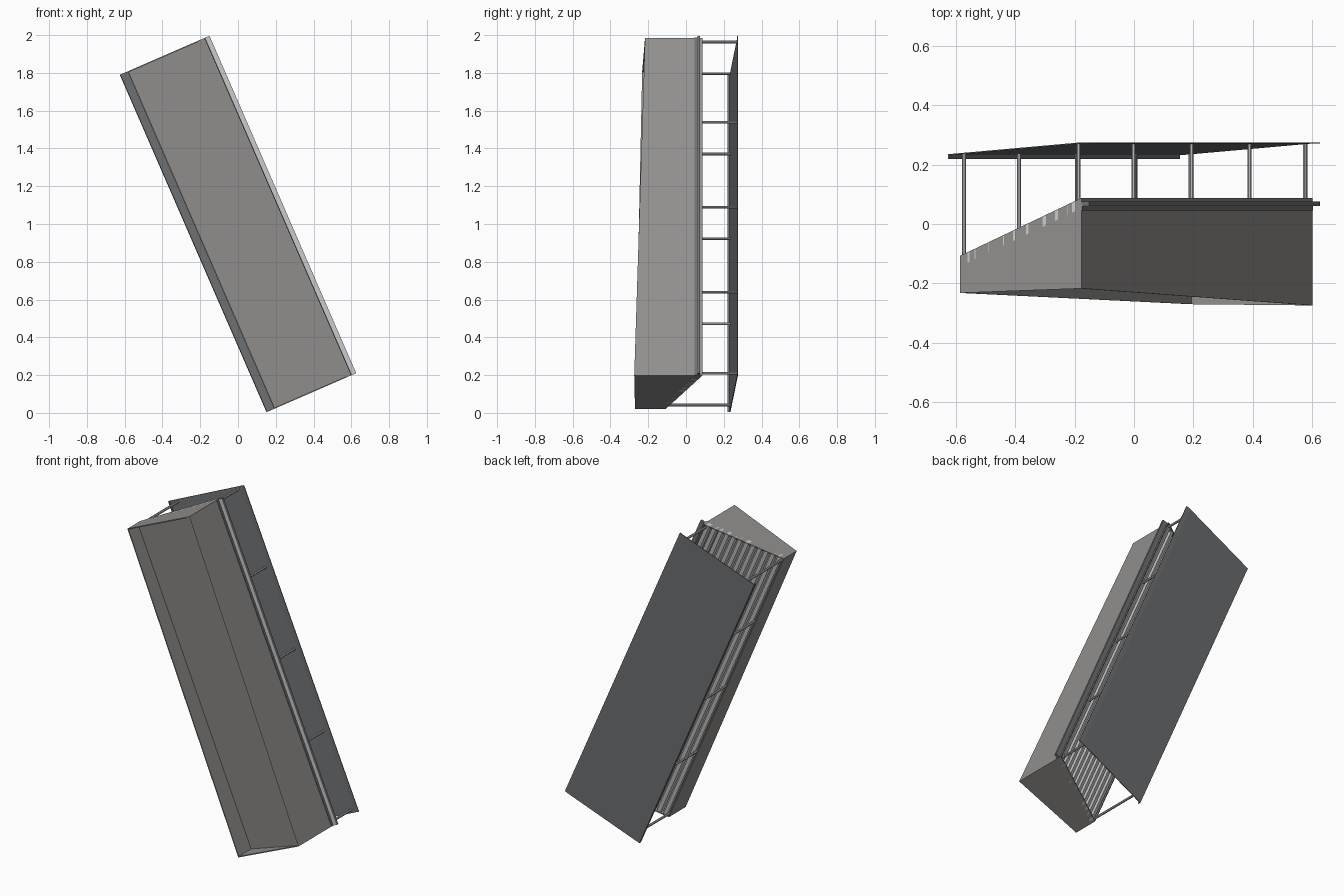
import bpy, bmesh, math
from mathutils import Vector

if "Cube" in bpy.data.objects:
    bpy.data.objects.remove(bpy.data.objects["Cube"])

A = math.radians(23.5)
U = Vector((math.cos(A), 0, math.sin(A)))     # across the tilted unit
V = Vector((-math.sin(A), 0, math.cos(A)))    # along the tilted unit
L = 0.974


def material(name, rgb):
    m = bpy.data.materials.new(name)
    m.diffuse_color = (*rgb, 1)
    m.use_nodes = True
    m.node_tree.nodes["Principled BSDF"].inputs["Base Color"].default_value = m.diffuse_color
    return m


BODY = material("warm_dark_grey", (0.29, 0.28, 0.27))
SHIELD = material("slate", (0.155, 0.162, 0.17))
ROD = material("mid_grey", (0.5, 0.5, 0.5))
LIGHT = material("light_grey", (0.8, 0.8, 0.8))


def P(u, y, v):
    return Vector((0, y, 1)) + U * u + V * v


def add_prism(bm, low, high, v0=-L, v1=L):
    """Prism between two (u, y) sections at v0 and v1."""
    a = [bm.verts.new(P(u, y, v0)) for u, y in low]
    b = [bm.verts.new(P(u, y, v1)) for u, y in high]
    n = len(a)
    bm.faces.new(a)
    bm.faces.new(b[::-1])
    for i in range(n):
        j = (i + 1) % n
        bm.faces.new((a[i], b[i], b[j], a[j]))


def finish(name, bm, mat):
    bmesh.ops.recalc_face_normals(bm, faces=bm.faces)
    me = bpy.data.meshes.new(name)
    bm.to_mesh(me)
    bm.free()
    me.materials.append(mat)
    ob = bpy.data.objects.new(name, me)
    bpy.context.collection.objects.link(ob)
    return ob


def prism(name, mat, low, high=None, v0=-L, v1=L):
    bm = bmesh.new()
    add_prism(bm, low, high or low, v0, v1)
    return finish(name, bm, mat)


UL, UR, T = -0.215, 0.231, 0.006
BL, BR = -0.107, 0.088                        # back edge depths
FL0, FR0, FL1, FR1 = -0.270, -0.274, -0.232, -0.217   # front edge depths


def slope(u):
    return BL + (BR - BL) * (u - UL) / (UR - UL)


# Front panel: flush on the right, recessed behind the left wall
prism("front_panel", BODY,
      [(UL, -0.150), (UR, FR0), (UR, FR0 + T), (UL, -0.150 + T)],
      [(UL, -0.140), (UR, FR1), (UR, FR1 + T), (UL, -0.140 + T)])

# Side walls and end caps
for name, u, du, f0, f1 in (("left_wall", UL, T, FL0, FL1), ("right_wall", UR, -T, FR0, FR1)):
    back = [(u + du, slope(u + du)), (u, slope(u))]
    prism(name, BODY, [(u, f0), (u + du, f0)] + back, [(u, f1), (u + du, f1)] + back)
prism("bottom_cap", BODY, [(UL, FL0), (UR, FR0), (UR, BR), (UL, BL)], None, -L, -L + T)
prism("top_cap", BODY, [(UL, FL1), (UR, FR1), (UR, BR), (UL, BL)], None, L - T, L)

# Long fins across the sloping open back
bm = bmesh.new()
N = 12
pitch = (UR - UL - 2 * T) / N
for i in range(N):
    a = UL + T + (i + 0.22) * pitch
    b = a + pitch * 0.56
    sec = [(a, slope(a) - 0.035), (b, slope(b) - 0.035),
           (b, slope(b) - 0.002), (a, slope(a) - 0.002)]
    add_prism(bm, sec, sec)
finish("back_fins", bm, LIGHT)

# Rail along the right side: light front face, dark body and backing strip
prism("rail_face", LIGHT, [(UR, 0.060), (0.259, 0.060), (0.259, 0.063), (UR, 0.063)])
prism("side_rail", SHIELD, [(UR, 0.063), (0.259, 0.063), (0.259, 0.075), (UR, 0.075)])
prism("rail_strip", SHIELD, [(UR, 0.045), (UR + 0.003, 0.045), (UR + 0.003, 0.060), (UR, 0.060)])

# Rear shield, flattened at the right edge, with a folded lip on the left
prism("rear_shield", SHIELD,
      [(-0.259, 0.231), (0.231, 0.271), (0.259, 0.271),
       (0.259, 0.275), (0.231, 0.275), (-0.259, 0.235)])
prism("shield_lip", SHIELD, [(-0.259, 0.219), (-0.254, 0.219), (-0.254, 0.232), (-0.259, 0.232)])

# Stand-off rods joining the housing and the shield
bm = bmesh.new()
R = 0.0075
ring = [(R * math.cos(k * math.pi / 4), R * math.sin(k * math.pi / 4)) for k in range(8)]
for u in (-0.207, 0.213):
    y0 = slope(u) - 0.01
    y1 = 0.232 + 0.040 * (u + 0.259) / 0.49
    for v in (-0.955, -0.486, 0.005, 0.494, 0.958):
        a = [bm.verts.new(P(u + c, y0, v + s)) for c, s in ring]
        b = [bm.verts.new(P(u + c, y1, v + s)) for c, s in ring]
        bm.faces.new(a)
        bm.faces.new(b[::-1])
        for i in range(8):
            j = (i + 1) % 8
            bm.faces.new((a[i], b[i], b[j], a[j]))
finish("standoff_rods", bm, ROD)
